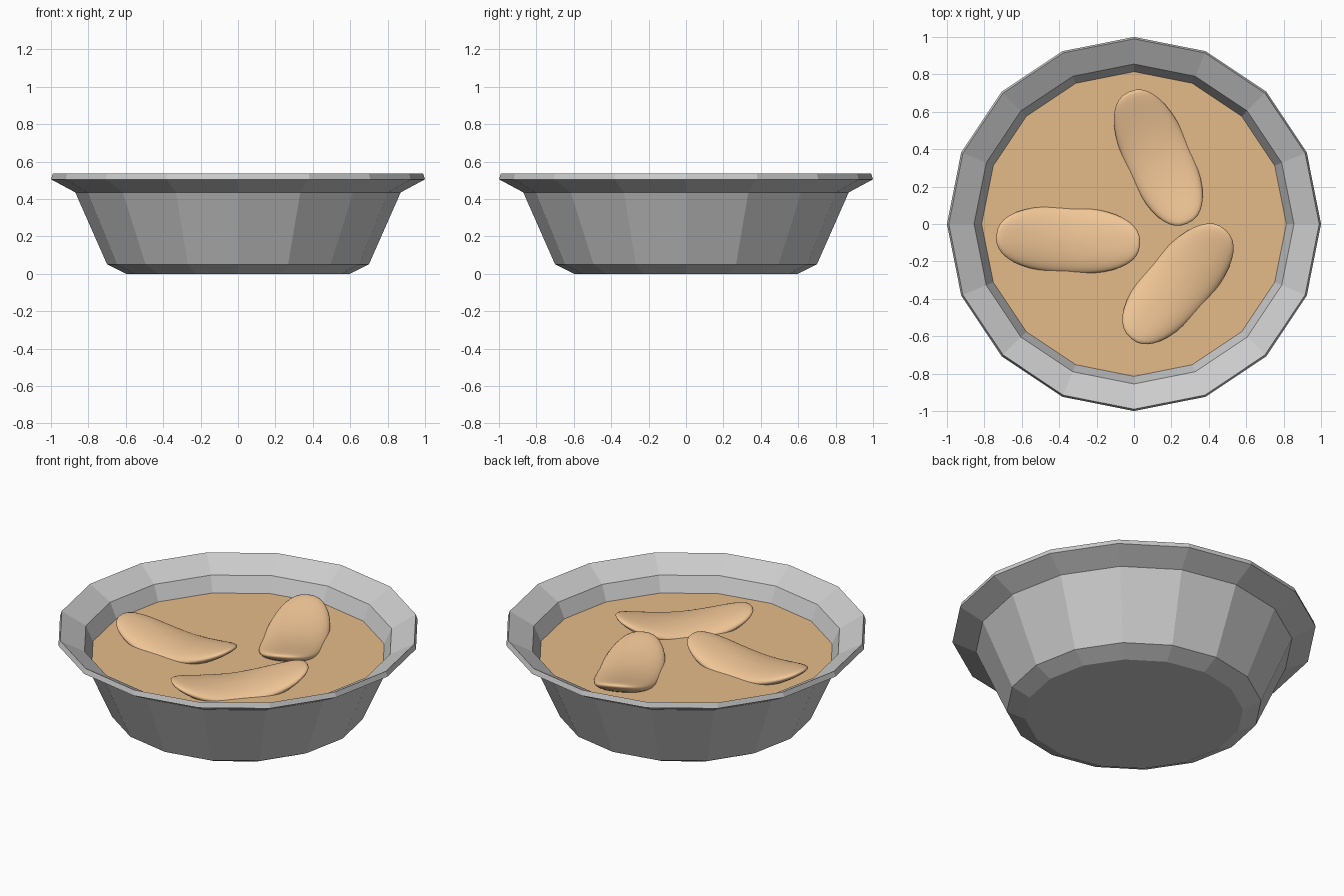
import bpy, bmesh
from math import sin, cos, pi, tau, radians, copysign

if "Cube" in bpy.data.objects:
    bpy.data.objects.remove(bpy.data.objects["Cube"])

SIDES = 16


def material(name, rgb):
    m = bpy.data.materials.new(name)
    m.diffuse_color = (*rgb, 1)
    m.use_nodes = True
    m.node_tree.nodes["Principled BSDF"].inputs["Base Color"].default_value = m.diffuse_color
    return m


def add_object(name, bm, mat=None):
    bmesh.ops.recalc_face_normals(bm, faces=bm.faces)
    me = bpy.data.meshes.new(name)
    bm.to_mesh(me)
    bm.free()
    ob = bpy.data.objects.new(name, me)
    bpy.context.collection.objects.link(ob)
    if mat:
        me.materials.append(mat)
    return ob


def lathe(name, profile):
    bm = bmesh.new()
    rings = [[bm.verts.new((r * cos(tau * i / SIDES), r * sin(tau * i / SIDES), z))
              for i in range(SIDES)] for r, z in profile]
    for a, b in zip(rings, rings[1:]):
        for i in range(SIDES):
            j = (i + 1) % SIDES
            bm.faces.new((a[i], a[j], b[j], b[i]))
    bm.faces.new(rings[0])
    bm.faces.new(rings[-1])
    return add_object(name, bm)


def power(v, p):
    return copysign(abs(v) ** p, v)


def dumpling(name, x, y, angle, lift, mat):
    # flattened rounded oval whose two ends curl upwards
    bm = bmesh.new()
    bmesh.ops.create_uvsphere(bm, u_segments=40, v_segments=20, radius=1)
    a = radians(angle)
    for v in bm.verts:
        r = (v.co.x ** 2 + v.co.y ** 2) ** 0.5
        c, s = (v.co.x / r, v.co.y / r) if r > 1e-6 else (1, 0)
        u = 0.385 * r * power(c, 0.85)
        w = 0.178 * r * power(s, 0.85)
        z = 0.352 + 0.052 * v.co.z + 0.62 * u * u + lift * u
        v.co = (x + u * cos(a) - w * sin(a), y + u * sin(a) + w * cos(a), z)
    ob = add_object(name, bm, mat)
    for p in ob.data.polygons:
        p.use_smooth = True
    return ob


soup_mat = material("soup", (0.78, 0.50, 0.25))
dumpling_mat = material("dumpling", (0.88, 0.57, 0.31))

# Bowl: faceted shell with a flared rim
lathe("bowl", [(0.60, 0), (0.70, 0.05), (0.87, 0.435), (1.0, 0.505), (0.99, 0.535),
               (0.855, 0.46), (0.67, 0.05)])

# Soup surface
bm = bmesh.new()
bmesh.ops.create_circle(bm, cap_ends=True, segments=SIDES, radius=0.815)
for v in bm.verts:
    i = list(bm.verts).index(v)
    v.co = (0.815 * cos(tau * i / SIDES), 0.815 * sin(tau * i / SIDES), 0.37)
add_object("soup", bm, soup_mat)

# Three floating pieces
dumpling("dumpling_back", 0.13, 0.355, -66, -0.03, dumpling_mat)
dumpling("dumpling_left", -0.352, -0.085, -3, 0.01, dumpling_mat)
dumpling("dumpling_right", 0.235, -0.32, 49, 0.03, dumpling_mat)
